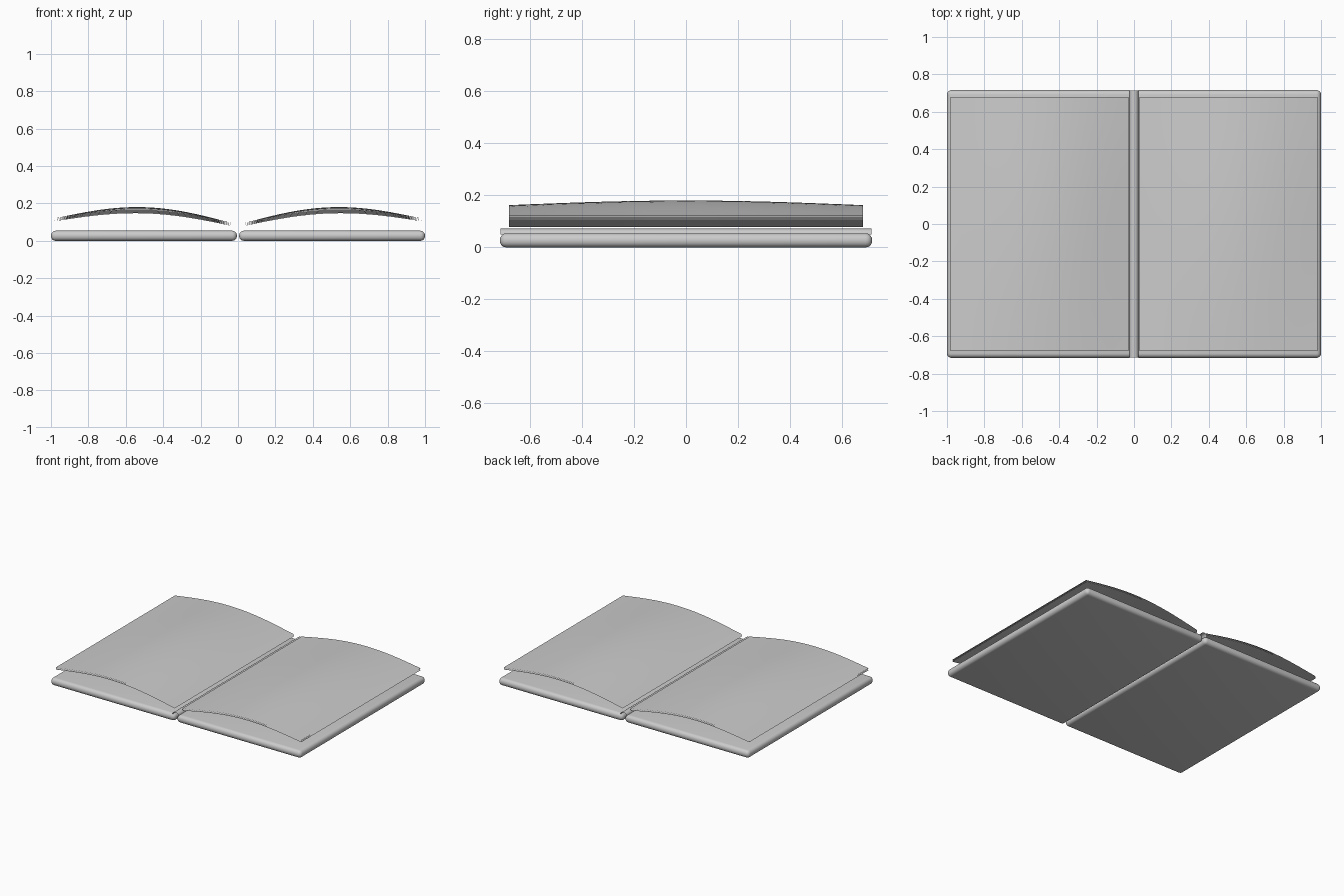
import bpy, bmesh, math

old = bpy.data.objects.get("Cube")
if old:
    bpy.data.objects.remove(old, do_unlink=True)

grey = bpy.data.materials.new("plain grey")
grey.use_nodes = True
colour = (0.6, 0.6, 0.6, 1)
grey.diffuse_color = colour
grey.node_tree.nodes["Principled BSDF"].inputs["Base Color"].default_value = colour


def finish(name, bm, angle):
    bmesh.ops.recalc_face_normals(bm, faces=bm.faces)
    mesh = bpy.data.meshes.new(name)
    bm.to_mesh(mesh)
    bm.free()
    mesh.materials.append(grey)
    obj = bpy.data.objects.new(name, mesh)
    bpy.context.collection.objects.link(obj)
    bpy.ops.object.select_all(action='DESELECT')
    obj.select_set(True)
    bpy.context.view_layer.objects.active = obj
    bpy.ops.object.shade_smooth_by_angle(angle=math.radians(angle))
    return obj


def surface(bm, point, nu, nv):
    """Add a grid whose vertices follow point(u, v), u and v in 0..1."""
    grid = [[bm.verts.new(point(i / nu, j / nv)) for j in range(nv + 1)]
            for i in range(nu + 1)]
    for i in range(nu):
        for j in range(nv):
            bm.faces.new((grid[i][j], grid[i + 1][j],
                          grid[i + 1][j + 1], grid[i][j + 1]))


def cover(name, side):
    # Board with fully rounded edges
    bm = bmesh.new()
    bmesh.ops.create_cube(bm, size=1)
    for v in bm.verts:
        v.co = (v.co.x * 0.994 + side * 0.503, v.co.y * 1.432,
                (v.co.z + 0.5) * 0.054)
    bmesh.ops.bevel(bm, geom=bm.edges[:], offset=0.025, segments=5,
                    profile=0.5, affect='EDGES')
    finish(name, bm, 40)


def pages(name, side):
    # Thin stacked sheets, arched across and bulging gently along the spine
    bm = bmesh.new()
    inner, outer, half = 0.03, 0.98, 0.68
    for layer in range(4):
        drop = layer * 0.005

        def point(u, v):
            arch = math.sin(math.pi * u)
            bulge = 0.018 * math.sin(math.pi * v)
            z = 0.094 + 0.026 * u + arch * (0.055 + bulge) - drop
            return (side * (inner + (outer - inner) * u),
                    half * (2 * v - 1), z)
        surface(bm, point, 24, 12)
    obj = finish(name, bm, 60)
    # Turn every sheet face up
    for poly in obj.data.polygons:
        if poly.normal.z < 0:
            poly.flip()


for label, s in (("left", 1), ("right", -1)):
    cover(label + "_cover", s)
    pages(label + "_pages", s)

# Arched spine strip bridging the covers
bm = bmesh.new()
surface(bm, lambda u, v: (-0.024 * math.cos(math.pi * u), 1.426 * (v - 0.5),
                          0.05 + 0.022 * math.sin(math.pi * u)), 10, 1)
spine = finish("spine_strip", bm, 60)
for poly in spine.data.polygons:
    if poly.normal.z < 0:
        poly.flip()
